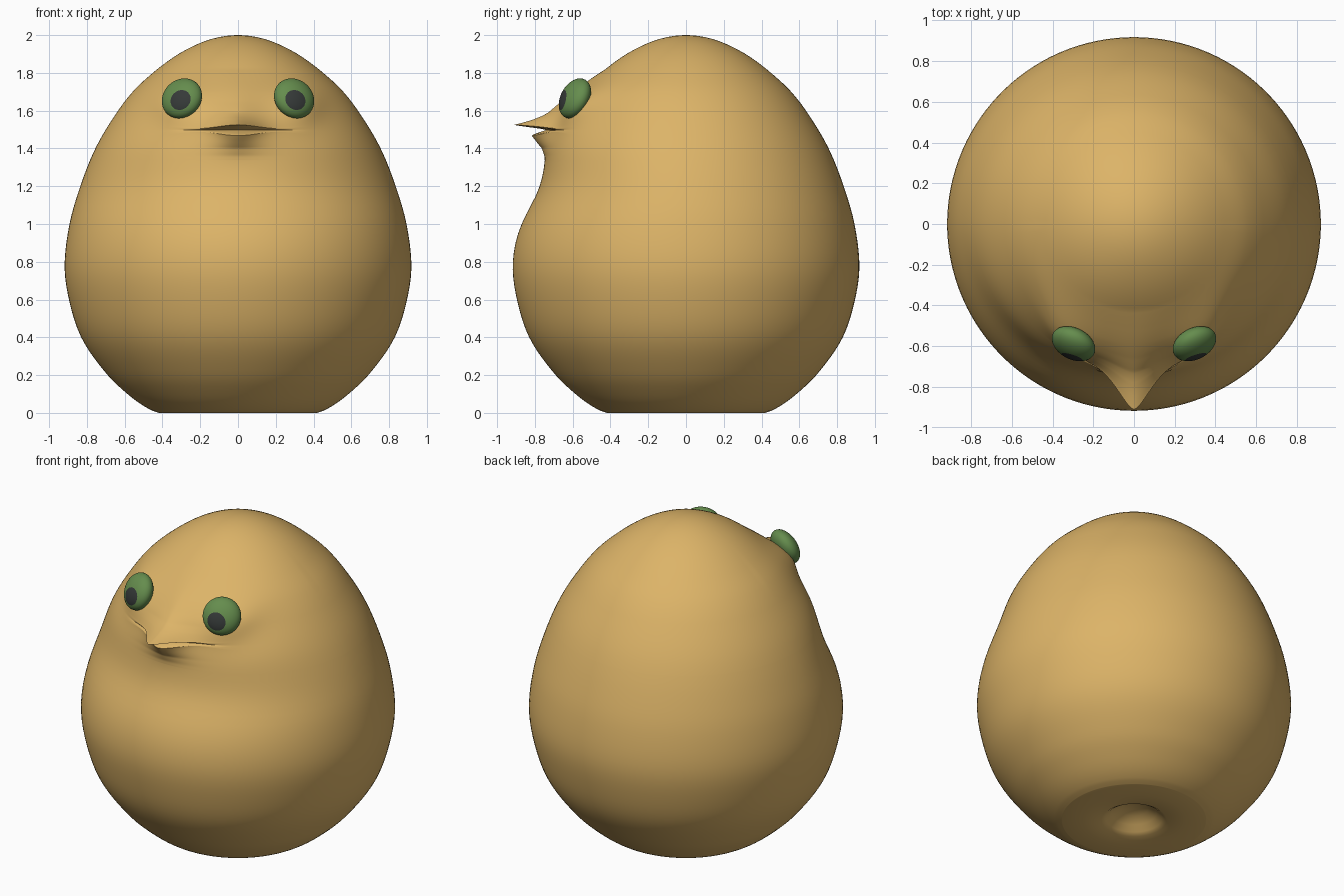
import bpy, bmesh, math
from mathutils import Vector, Matrix

if "Cube" in bpy.data.objects:
    bpy.data.objects.remove(bpy.data.objects["Cube"])


def material(name, rgb):
    m = bpy.data.materials.new(name)
    m.diffuse_color = (*rgb, 1)
    m.use_nodes = True
    m.node_tree.nodes["Principled BSDF"].inputs["Base Color"].default_value = m.diffuse_color
    return m


TAN = material("warm_tan", (0.72, 0.455, 0.138))
GREEN = material("eye_green", (0.13, 0.265, 0.075))
DARK = material("pupil_dark", (0.036, 0.042, 0.04))


def finish(bm, name, mats, angle):
    bmesh.ops.recalc_face_normals(bm, faces=bm.faces)
    me = bpy.data.meshes.new(name)
    bm.to_mesh(me)
    bm.free()
    for m in mats:
        me.materials.append(m)
    ob = bpy.data.objects.new(name, me)
    bpy.context.collection.objects.link(ob)
    bpy.ops.object.select_all(action='DESELECT')
    bpy.context.view_layer.objects.active = ob
    ob.select_set(True)
    bpy.ops.object.shade_smooth_by_angle(angle=math.radians(angle))
    return ob


def lerp_table(tab, z):
    for (a, p), (b, q) in zip(tab, tab[1:]):
        if a <= z <= b:
            return p + (q - p) * (z - a) / (b - a)
    return 0.0


def smooth_table(tab, z):
    # cubic Hermite through the points
    n = len(tab)

    def slope(i):
        a, b = tab[max(i - 1, 0)], tab[min(i + 1, n - 1)]
        return (b[1] - a[1]) / (b[0] - a[0])
    for i in range(n - 1):
        (a, p), (b, q) = tab[i], tab[i + 1]
        if z <= b:
            h = b - a
            t = (z - a) / h
            return (p * (1 + 2 * t) * (1 - t) ** 2 + slope(i) * h * t * (1 - t) ** 2
                    + q * t * t * (3 - 2 * t) + slope(i + 1) * h * t * t * (t - 1))
    return tab[-1][1]


# Egg outline (height, radius), interpolated on radius squared
EGG = [(0, .42), (.015, .46), (.05, .52), (.1, .585), (.2, .69), (.4, .83), (.6, .895),
       (.78, .918), (1, .892), (1.2, .835), (1.4, .755), (1.6, .635), (1.7, .557),
       (1.8, .45), (1.9, .315), (1.95, .22), (2, 0)]
EGG2 = [(z, r * r) for z, r in EGG]

# How far the beak sticks out from the egg on the centre line
BEAK = [(1.33, 0), (1.36, .007), (1.40, .03), (1.44, .075), (1.468, .108), (1.475, .10),
        (1.50, .04), (1.518, .19), (1.525, .23), (1.535, .195), (1.55, .152), (1.57, .112),
        (1.59, .088), (1.645, .062), (1.7, .042), (1.76, .02), (1.82, 0)]
MOUTH = 1.497


def skin(theta, z):
    # base egg, with the chest pulled in under the beak
    def radius(h):
        front = max(math.cos(theta), 0) ** 1.5
        return (math.sqrt(max(smooth_table(EGG2, h), 0))
                - .06 * front * math.exp(-((h - 1.2) / .2) ** 2))
    front = math.cos(theta) > 0
    x = radius(z) * math.sin(theta)
    zo = z
    if front:
        # mouth edges close together toward the corners
        t = min(abs(x) / .21, 1)
        k = .95 * t * t * (3 - 2 * t)
        if abs(x) > .21:
            k *= math.exp(-((abs(x) - .21) / .15) ** 2)
        dz = z - MOUTH
        zo = MOUTH + dz * (1 - k * math.exp(-(dz / .05) ** 2))
    r = radius(zo)
    if front:
        # swelling around the eye sockets
        r += .05 * math.exp(-((abs(x) - .31) / .13) ** 2 - ((zo - 1.63) / .11) ** 2)
    x, y = r * math.sin(theta), -r * math.cos(theta)
    if front:
        w = .15 if z < MOUTH else .12 + .08 * min(max((z - 1.53) / .17, 0), 1)
        y -= lerp_table(BEAK, z) * math.exp(-(abs(x) / w) ** 1.6)
    return (x, y, zo)


# Body: rings of the egg, packed closer around the face
N = 220
heights = {round(1 - math.cos(math.pi * i / 64), 4) for i in range(64)}
heights = {h for h in heights if h < 1.34 or h > 1.82} | {.015}
heights |= {round(1.34 + .0075 * i, 4) for i in range(65)} | {1.468, 1.525}
us = [-1 + 2 * j / N for j in range(N)]
thetas = [math.pi * u - .82 * math.sin(math.pi * u) for u in us]
rings = [[(r * math.sin(t), -r * math.cos(t), z) for t in thetas]
         for r, z in ((.03, .085), (.08, .075), (.13, .045), (.165, .015), (.19, 0), (.3, 0))]
rings += [[skin(t, z) for t in thetas] for z in sorted(heights) if z < 1.9995]

bm = bmesh.new()
vs = [[bm.verts.new(p) for p in ring] for ring in rings]
for a, b in zip(vs, vs[1:]):
    for j in range(N):
        k = (j + 1) % N
        bm.faces.new((a[j], a[k], b[k], b[j]))
for ring, z in ((vs[0], .087), (vs[-1], 2.0)):
    tip = bm.verts.new((0, 0, z))
    for j in range(N):
        bm.faces.new((ring[j], ring[(j + 1) % N], tip))
finish(bm, "body", [TAN], 60)


# Eyes: flattened balls set in the face, pupil is the cap facing forward
def eye(side, name):
    centre = Vector((side * .297, -.588, 1.665))
    n = Vector((side * .4, -.78, .42)).normalized()
    rot = Vector((0, 0, 1)).rotation_difference(n).to_matrix()
    shape = rot @ Matrix.Diagonal((.113, .113, .066))
    inv = shape.inverted()
    # point of the ball seen at the pupil position from the front
    a, b = inv @ Vector((side * .008, 0, -.01)), inv @ Vector((0, -1, 0))
    A, B, C = b.dot(b), a.dot(b), a.dot(a) - 1
    pole = a + b * ((-B + math.sqrt(B * B - A * C)) / A)
    turn = Vector((0, 0, 1)).rotation_difference(pole).to_matrix()
    bm = bmesh.new()
    bmesh.ops.create_uvsphere(bm, u_segments=48, v_segments=48, radius=1)
    for f in bm.faces:
        f.material_index = int(f.calc_center_median().z > math.cos(math.radians(30)))
    for v in bm.verts:
        v.co = centre + shape @ (turn @ v.co)
    finish(bm, name, [GREEN, DARK], 60)


eye(-1, "left_eye")
eye(1, "right_eye")
